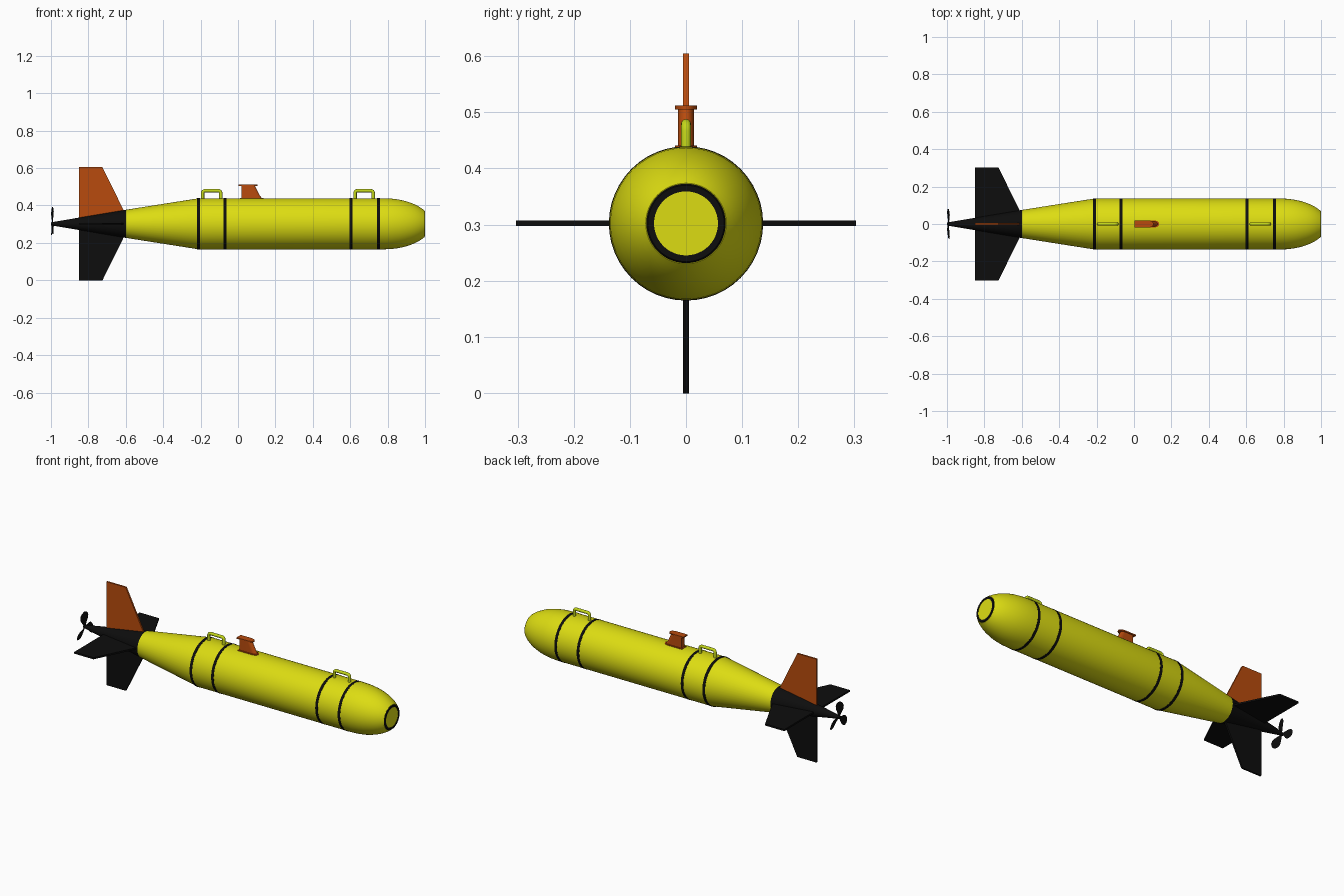
import bpy, bmesh
from math import sin, cos, pi, sqrt, radians
from mathutils import Matrix, Vector

if "Cube" in bpy.data.objects:
    bpy.data.objects.remove(bpy.data.objects["Cube"])

AXIS_Z = 0.302
R = 0.1365


def material(name, rgb):
    m = bpy.data.materials.new(name)
    m.diffuse_color = (*rgb, 1)
    m.use_nodes = True
    m.node_tree.nodes["Principled BSDF"].inputs["Base Color"].default_value = m.diffuse_color
    return m


YELLOW = material("yellow", (0.72, 0.72, 0.006))
LIME = material("lime", (0.55, 0.68, 0.01))
ORANGE = material("orange", (0.48, 0.07, 0.004))
BLACK = material("black", (0.004, 0.004, 0.004))


def finish(name, bm, mat, z=0.0, angle=30):
    bmesh.ops.recalc_face_normals(bm, faces=bm.faces)
    me = bpy.data.meshes.new(name)
    bm.to_mesh(me)
    bm.free()
    ob = bpy.data.objects.new(name, me)
    bpy.context.collection.objects.link(ob)
    ob.location.z = z
    me.materials.append(mat)
    bpy.ops.object.select_all(action='DESELECT')
    ob.select_set(True)
    bpy.context.view_layer.objects.active = ob
    bpy.ops.object.shade_smooth_by_angle(angle=radians(angle))
    return ob


def loft(bm, rings, cap=True, wrap=False):
    """Skin a list of closed point rings."""
    vs = [[bm.verts.new(p) for p in ring] for ring in rings]
    pairs = list(zip(vs, vs[1:])) + ([(vs[-1], vs[0])] if wrap else [])
    for a, b in pairs:
        for i in range(len(a)):
            j = (i + 1) % len(a)
            bm.faces.new((a[i], a[j], b[j], b[i]))
    if cap and not wrap:
        bm.faces.new(vs[0])
        bm.faces.new(vs[-1])


def lathe(name, profile, mat, wrap=False, n=48):
    """Revolve (x, radius) points about the hull axis."""
    bm = bmesh.new()
    loft(bm, [[(x, r * cos(2 * pi * i / n), r * sin(2 * pi * i / n)) for i in range(n)]
              for x, r in profile], wrap=wrap)
    return finish(name, bm, mat, AXIS_Z)


# Hull: tapered tail section, cylinder, elliptical nose with blunt front
nose = [(x, R * sqrt(1 - ((x - 0.78) / 0.254) ** 2))
        for x in (0.78, 0.82, 0.86, 0.89, 0.92, 0.945, 0.965, 0.983, 0.996)]
lathe("hull", [(-0.6, 0.075), (-0.21, R)] + nose, YELLOW)
lathe("tail_cone", [(-1.0, 0.008), (-0.6, 0.075)], BLACK)
lathe("nose_ring", [(0.99, 0.0745), (1.0, 0.068), (1.0, 0.057), (0.99, 0.057)], BLACK, wrap=True)
lathe("nose_window", [(0.99, 0.0575), (0.998, 0.0575)], YELLOW)

# Black bands round the body
for i, x in enumerate((-0.21, -0.07, 0.605, 0.75)):
    lathe(f"band_{i + 1}", [(x - 0.008, R - 0.004), (x - 0.008, R + 0.001),
                            (x + 0.008, R + 0.001), (x + 0.008, R - 0.004)], BLACK, wrap=True)

# Four tail fins
FIN = [(-0.85, 0.303), (-0.725, 0.303), (-0.61, 0.07), (-0.61, 0.06), (-0.85, 0.025)]
for i, name in enumerate(("top_fin", "left_fin", "bottom_fin", "right_fin")):
    bm = bmesh.new()
    loft(bm, [[(x, y, r) for x, r in FIN] for y in (-0.005, 0.005)])
    bmesh.ops.transform(bm, matrix=Matrix.Rotation(i * pi / 2, 4, 'X'), verts=bm.verts)
    finish(name, bm, BLACK if i else ORANGE, AXIS_Z)

# Propeller: three broad, pitched and swept blades (radius, chord, sweep)
BLADE = [(0.006, 0.012, 0.0), (0.025, 0.03, 0.0), (0.045, 0.052, 0.003), (0.062, 0.058, 0.006),
         (0.076, 0.048, 0.009), (0.084, 0.03, 0.011), (0.088, 0.01, 0.012)]
for k in range(3):
    bm = bmesh.new()
    rings = []
    for r, c, s in BLADE:
        pitch = radians(14)
        ring = []
        for u, t in ((-.5, 0), (-.2, .0018), (.2, .0018), (.5, 0), (.2, -.0018), (-.2, -.0018)):
            ring.append((-0.992 + u * c * sin(pitch) + t, u * c * cos(pitch) + s, r))
        rings.append(ring)
    loft(bm, rings)
    bmesh.ops.transform(bm, matrix=Matrix.Rotation(radians(12 + 120 * k), 4, 'X'), verts=bm.verts)
    finish(f"propeller_blade_{k + 1}", bm, BLACK, AXIS_Z)


# Lifting handles: round bar swept along a rounded arch
def handle(name, x0, x1):
    top, low, bend, rad = 0.479, 0.43, 0.012, 0.009
    a, b = x0 + rad, x1 - rad
    path = [(a, low)]
    path += [(a + bend - bend * cos(t * pi / 8), top - bend + bend * sin(t * pi / 8)) for t in range(5)]
    path += [(b - bend + bend * sin(t * pi / 8), top - bend + bend * cos(t * pi / 8)) for t in range(5)]
    path += [(b, low)]
    pts = [Vector((x, 0, z)) for x, z in path]
    rings = []
    for i, p in enumerate(pts):
        d = (pts[min(i + 1, len(pts) - 1)] - pts[max(i - 1, 0)]).normalized()
        side = Vector((0, 1, 0))
        up = d.cross(side)
        rings.append([p + rad * (cos(q * pi / 6) * side + sin(q * pi / 6) * up) for q in range(12)])
    bm = bmesh.new()
    loft(bm, rings)
    finish(name, bm, LIME, angle=40)


handle("rear_handle", -0.198, -0.083)
handle("front_handle", 0.617, 0.732)


# Mast: flat back, rounded front, raked leading edge, with flanges
def d_ring(x0, x1, w, z, n=12):
    cx = x1 - 1.6 * w
    return [(x0, -w, z)] + [(cx + 1.6 * w * cos(t), w * sin(t), z)
                            for t in (-pi / 2 + pi * i / n for i in range(n + 1))] + [(x0, w, z)]


for name, sections in (
        ("mast_base", [(0.012, 0.135, 0.02, 0.43), (0.012, 0.135, 0.02, 0.441)]),
        ("mast", [(0.02, 0.128, 0.0145, 0.438), (0.02, 0.116, 0.0145, 0.455),
                  (0.02, 0.09, 0.0145, 0.507)]),
        ("mast_cap", [(0.004, 0.105, 0.02, 0.505), (0.004, 0.105, 0.02, 0.512)])):
    bm = bmesh.new()
    loft(bm, [d_ring(*s) for s in sections])
    finish(name, bm, ORANGE)
